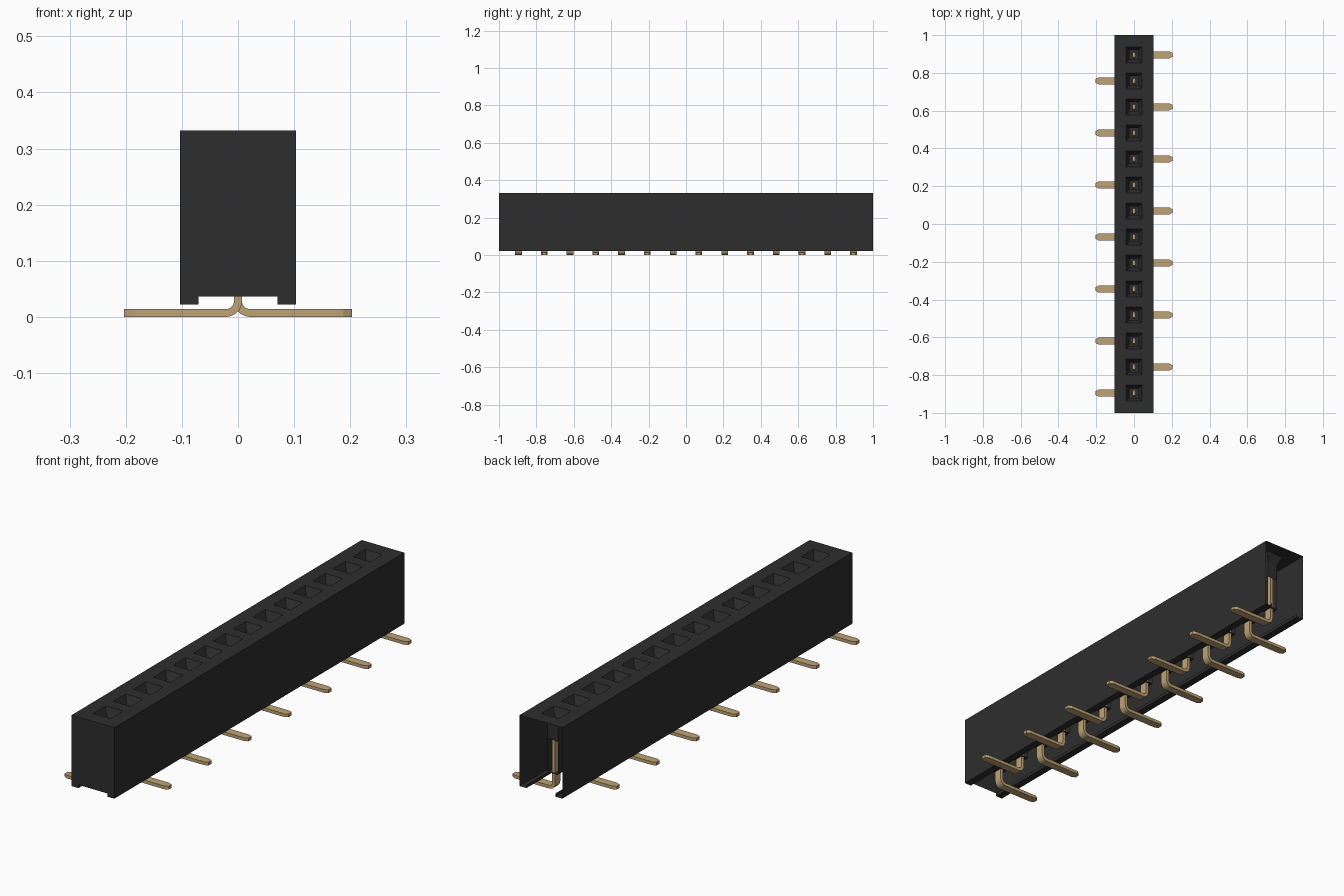
import bpy, bmesh, math

cube = bpy.data.objects.get("Cube")
if cube:
    bpy.data.objects.remove(cube, do_unlink=True)


def material(name, rgb):
    m = bpy.data.materials.new(name)
    m.use_nodes = True
    m.diffuse_color = (*rgb, 1)
    bsdf = m.node_tree.nodes["Principled BSDF"]
    bsdf.inputs["Base Color"].default_value = (*rgb, 1)
    bsdf.inputs["Roughness"].default_value = 0.6
    return m


BLACK = material("black plastic", (0.027, 0.027, 0.027))
GOLD = material("gold metal", (0.52, 0.37, 0.18))

COUNT, PITCH = 14, 0.1377
PIN_Y = [PITCH * ((COUNT - 1) / 2 - i) for i in range(COUNT)]
W, TOP, BOTTOM = 0.103, 0.332, 0.022      # housing half width and heights
RAIL, CHANNEL = 0.07, 0.036               # channel half width and ceiling
MOUTH, BORE = 0.042, 0.025                # socket half widths


def face(bm, pts):
    bm.faces.new([bm.verts.new(p) for p in pts])


def finish(bm, name, mat):
    bmesh.ops.remove_doubles(bm, verts=bm.verts, dist=1e-5)
    me = bpy.data.meshes.new(name)
    bm.to_mesh(me)
    bm.free()
    me.materials.append(mat)
    ob = bpy.data.objects.new(name, me)
    bpy.context.collection.objects.link(ob)
    return ob


def square(y, h, z):
    return [(-h, y - h, z), (h, y - h, z), (h, y + h, z), (-h, y + h, z)]


# Housing shell: notched front end, side walls and rails, open back
bm = bmesh.new()
profile = [(-W, BOTTOM), (-RAIL, BOTTOM), (-RAIL, CHANNEL), (RAIL, CHANNEL),
           (RAIL, BOTTOM), (W, BOTTOM), (W, TOP), (-W, TOP)]
face(bm, [(x, -1, z) for x, z in profile])
for i, (a, b) in enumerate(zip(profile, profile[1:] + profile[:1])):
    if i in (2, 6):                       # open channel ceiling, pierced top
        continue
    face(bm, [(a[0], -1, a[1]), (a[0], 1, a[1]), (b[0], 1, b[1]), (b[0], -1, b[1])])

# Pierced top: two long strips and the bars between the sockets
for x0, x1 in ((-W, -MOUTH), (MOUTH, W)):
    face(bm, [(x0, -1, TOP), (x1, -1, TOP), (x1, 1, TOP), (x0, 1, TOP)])
stops = [-1] + [y + s * MOUTH for y in reversed(PIN_Y) for s in (-1, 1)] + [1]
for y0, y1 in zip(stops[::2], stops[1::2]):
    face(bm, [(-MOUTH, y0, TOP), (MOUTH, y0, TOP), (MOUTH, y1, TOP), (-MOUTH, y1, TOP)])
finish(bm, "housing", BLACK)

# Sockets: funnel mouth, bore with windows on its y sides, closed floor
bm = bmesh.new()
for y in PIN_Y:
    rings = [square(y, MOUTH, TOP), square(y, BORE, 0.295),
             square(y, BORE, 0.22), square(y, BORE, 0.075)]
    for level, (up, low) in enumerate(zip(rings, rings[1:])):
        for i in range(4):
            if level == 2 and i in (0, 2):
                continue
            j = (i + 1) % 4
            face(bm, [up[i], up[j], low[j], low[i]])
    face(bm, rings[-1])
finish(bm, "sockets", BLACK)


# Contact pins: a flat strip bent sideways into a solder foot
def contact_pin(name, y, side):
    t, r = 0.007, 0.021
    path = [(0, 0.25, 1, 0, 0.012), (0, 0.22, 1, 0, 0.018)]
    for k in range(6):                    # bend: x, z, normal, half width
        a = math.pi / 2 * k / 5
        c, s = math.cos(a), math.sin(a)
        path.append((r - r * c, t + r - r * s, c, s, 0.018))
    path += [(0.188, t, 0, 1, 0.018), (0.203, t, 0, 1, 0.010)]
    bm = bmesh.new()
    rings = []
    for x, z, nx, nz, w in path:
        rings.append([bm.verts.new((side * (x + d * t * nx), y + e * w, z + d * t * nz))
                      for d, e in ((-1, -1), (1, -1), (1, 1), (-1, 1))])
    for p, q in zip(rings, rings[1:]):
        for i in range(4):
            j = (i + 1) % 4
            bm.faces.new((p[i], p[j], q[j], q[i]))
    bm.faces.new(rings[0])
    bm.faces.new(rings[-1])
    bmesh.ops.recalc_face_normals(bm, faces=bm.faces)
    finish(bm, name, GOLD)


for i, y in enumerate(PIN_Y):
    contact_pin(f"contact_pin_{i + 1}", y, 1 if i % 2 == 0 else -1)
